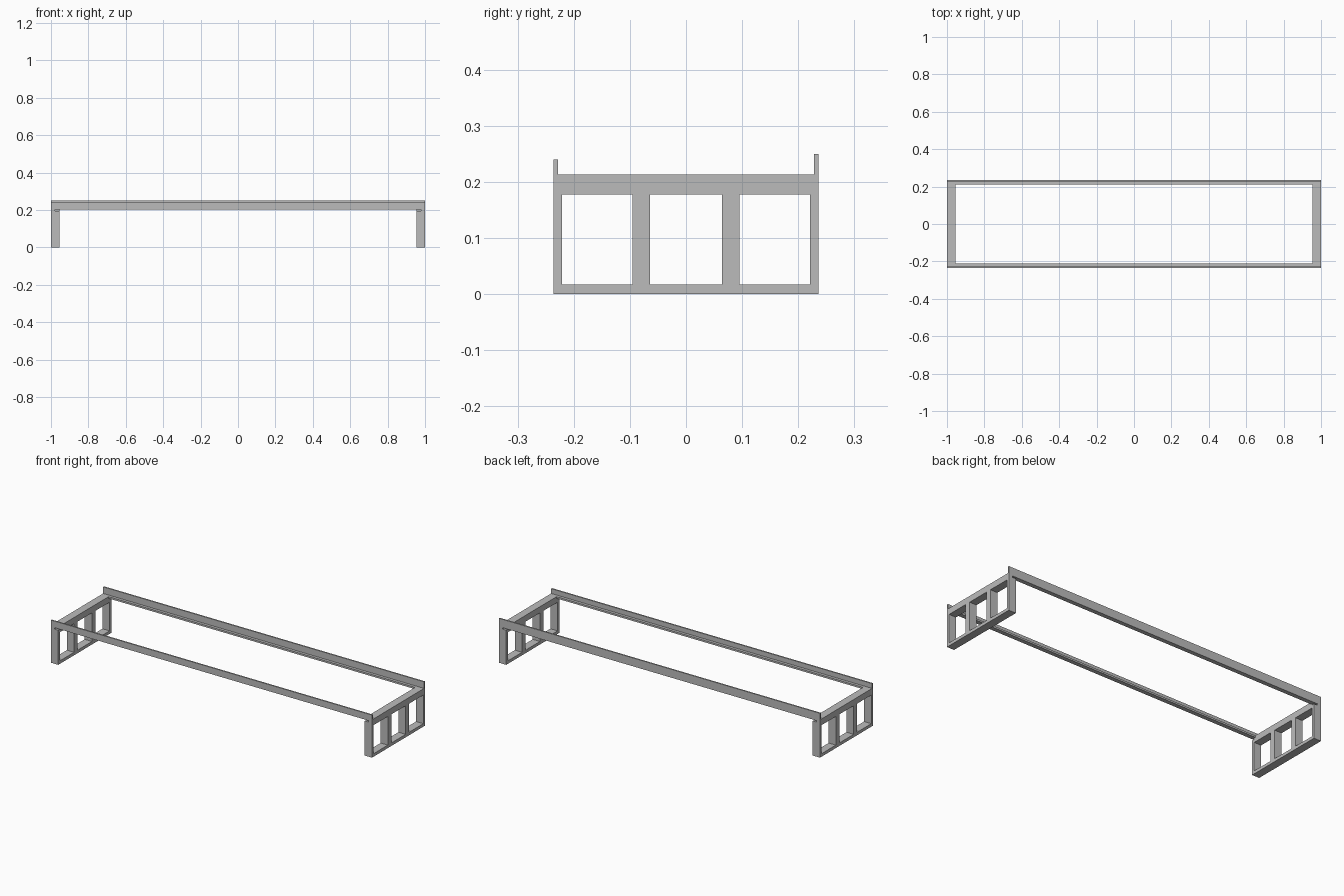
import bpy
import bmesh

cube = bpy.data.objects.get("Cube")
if cube:
    bpy.data.objects.remove(cube, do_unlink=True)

grey = bpy.data.materials.new("grey metal")
grey.use_nodes = True
colour = (0.5, 0.5, 0.5, 1)
grey.diffuse_color = colour
grey.node_tree.nodes["Principled BSDF"].inputs["Base Color"].default_value = colour

HALF_X, HALF_Y = 1.0, 0.236
DEPTH = 0.045          # depth of the end frames
BEAM_LOW, BEAM_TOP = 0.178, 0.213
RAIL_LOW = 0.203


def extrude_profile(name, points, direction):
    """Close a profile into a face, then extrude it into a solid."""
    bm = bmesh.new()
    face = bm.faces.new([bm.verts.new(p) for p in points])
    result = bmesh.ops.extrude_face_region(bm, geom=[face], use_keep_orig=True)
    moved = [v for v in result["geom"] if isinstance(v, bmesh.types.BMVert)]
    bmesh.ops.translate(bm, verts=moved, vec=direction)
    bmesh.ops.recalc_face_normals(bm, faces=bm.faces)
    mesh = bpy.data.meshes.new(name)
    bm.to_mesh(mesh)
    bm.free()
    mesh.materials.append(grey)
    obj = bpy.data.objects.new(name, mesh)
    bpy.context.collection.objects.link(obj)
    return obj


def bar(name, side, y0, y1, z0, z1):
    """Bar of an end frame, running the frame's full depth."""
    points = [(side * HALF_X, y, z) for y, z in ((y0, z0), (y1, z0), (y1, z1), (y0, z1))]
    return extrude_profile(name, points, (-side * DEPTH, 0, 0))


# Angle-section long rails, the back one slightly taller
for label, side, top in (("front", -1, 0.24), ("back", 1, 0.25)):
    outline = ((0.236, RAIL_LOW), (0.236, top), (0.228, top),
               (0.228, BEAM_TOP), (0.212, BEAM_TOP), (0.212, RAIL_LOW))
    extrude_profile(label + "_rail", [(-HALF_X, side * y, z) for y, z in outline],
                    (2 * HALF_X, 0, 0))

# End frames with three openings each
for label, side in (("left", 1), ("right", -1)):
    bar(label + "_bottom_bar", side, -HALF_Y, HALF_Y, 0, 0.017)
    # Top beam fits between the rails
    bar(label + "_top_beam", side, -0.212, 0.212, BEAM_LOW, BEAM_TOP)
    for end, sign in (("front", -1), ("back", 1)):
        # Outer post with a shallow relief under the rail on the inner side
        post = [(1.0, 0.017), (1.0, RAIL_LOW), (0.978, RAIL_LOW),
                (0.978, 0.195), (0.955, 0.195), (0.955, 0.017)]
        extrude_profile(f"{label}_{end}_post",
                        [(side * x, sign * HALF_Y, z) for x, z in post],
                        (0, -sign * 0.015, 0))
        # Filler below the rail, joining post and beam
        bar(f"{label}_{end}_beam_end", side, *sorted((sign * 0.212, sign * 0.221)),
            BEAM_LOW, RAIL_LOW)
        bar(f"{label}_{end}_middle_post", side,
            *sorted((sign * 0.064, sign * 0.095)), 0.017, BEAM_LOW)
